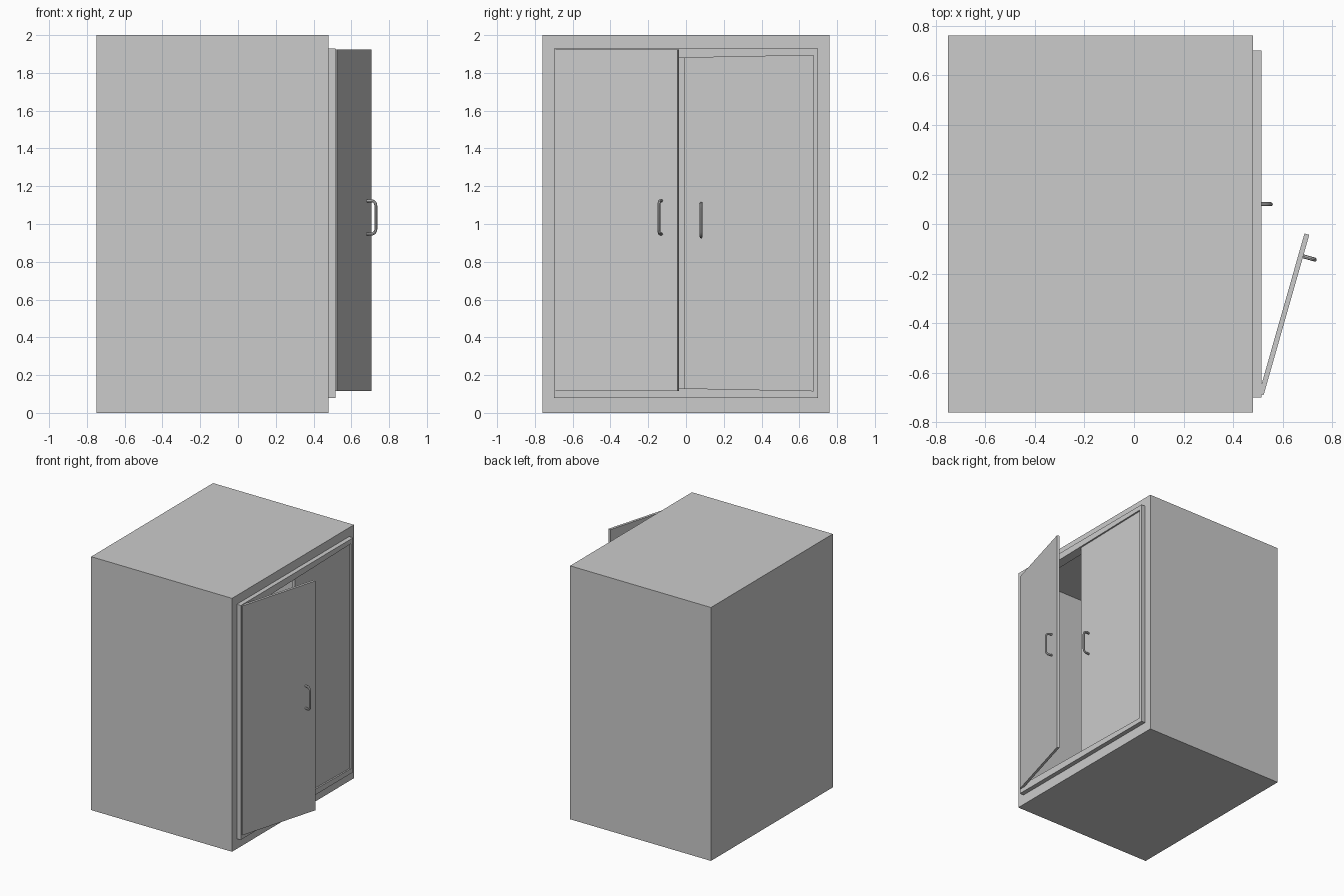
import bpy, bmesh, math
from mathutils import Matrix

if "Cube" in bpy.data.objects:
    bpy.data.objects.remove(bpy.data.objects["Cube"])


def add_mesh(name, bm):
    bmesh.ops.recalc_face_normals(bm, faces=bm.faces)
    me = bpy.data.meshes.new(name)
    bm.to_mesh(me)
    bm.free()
    ob = bpy.data.objects.new(name, me)
    bpy.context.collection.objects.link(ob)
    return ob


def box(name, x, y, z):
    bm = bmesh.new()
    bmesh.ops.create_cube(bm, size=1)
    for v in bm.verts:
        v.co = [r[0] + (c + 0.5) * (r[1] - r[0]) for c, r in zip(v.co, (x, y, z))]
    return add_mesh(name, bm)


def prism_x(name, profile, x0, x1):
    """Extrude a (y, z) outline along x."""
    bm = bmesh.new()
    face = bm.faces.new([bm.verts.new((x0, y, z)) for y, z in profile])
    res = bmesh.ops.extrude_face_region(bm, geom=[face])
    verts = [g for g in res["geom"] if isinstance(g, bmesh.types.BMVert)]
    bmesh.ops.translate(bm, verts=verts, vec=(x1 - x0, 0, 0))
    return add_mesh(name, bm)


def cut(ob, cutter):
    mod = ob.modifiers.new("cut", "BOOLEAN")
    mod.operation = "DIFFERENCE"
    mod.solver = "EXACT"
    mod.object = cutter
    cutter.hide_render = True
    cutter.display_type = "WIRE"


# Hollow cabinet body and raised door frame
body = box("cabinet_body", (-0.75, 0.48), (-0.76, 0.76), (0, 2))
frame = box("door_frame", (0.48, 0.515), (-0.70, 0.70), (0.08, 1.93))
cavity = box("cavity_cutter", (-0.71, 0.44), (-0.715, 0.715), (0.04, 1.96))
opening = prism_x("opening_cutter", [(-0.675, 0.143), (0.675, 0.117),
                                     (0.675, 1.893), (-0.675, 1.867)], 0.40, 0.60)
cut(body, cavity)
cut(body, opening)
cut(frame, opening)


def handle(name, y, z0, z1):
    """Round C-shaped pull with filleted corners."""
    depth, r = 0.049, 0.025
    pts = [(-0.005, z0)]
    for i in range(6):
        a = math.radians(-90 + 18 * i)
        pts.append((depth - r + r * math.cos(a), z0 + r + r * math.sin(a)))
    pts += [(x, z0 + z1 - z) for x, z in reversed(pts)]
    cu = bpy.data.curves.new(name, "CURVE")
    cu.dimensions = "3D"
    cu.bevel_depth = 0.008
    cu.bevel_resolution = 2
    cu.use_fill_caps = True
    sp = cu.splines.new("POLY")
    sp.points.add(len(pts) - 1)
    for p, (x, z) in zip(sp.points, pts):
        p.co = (x, y, z, 1)
    ob = bpy.data.objects.new(name, cu)
    bpy.context.collection.objects.link(ob)
    bpy.ops.object.select_all(action="DESELECT")
    ob.select_set(True)
    bpy.context.view_layer.objects.active = ob
    bpy.ops.object.convert(target="MESH")
    bpy.ops.object.shade_smooth_by_angle()
    return bpy.context.view_layer.objects.active


def door(side, hinge, length, z0, direction, angle):
    """Door panel plus handle, swung about its vertical hinge edge."""
    ys = sorted((0, direction * length))
    parts = [box(side + "_door", (-0.02, 0), ys, (z0, z0 + 1.81)),
             handle(side + "_handle", direction * (length - 0.09), z0 + 0.832, z0 + 1.008)]
    for p in parts:
        p.matrix_world = Matrix.Translation(hinge) @ Matrix.Rotation(math.radians(angle), 4, "Z")


# Open door and closed door
door("open", (0.523, -0.69, 0), 0.672, 0.115, 1, -15.9)
door("closed", (0.503, 0.68, 0), 0.69, 0.10, -1, 0)
